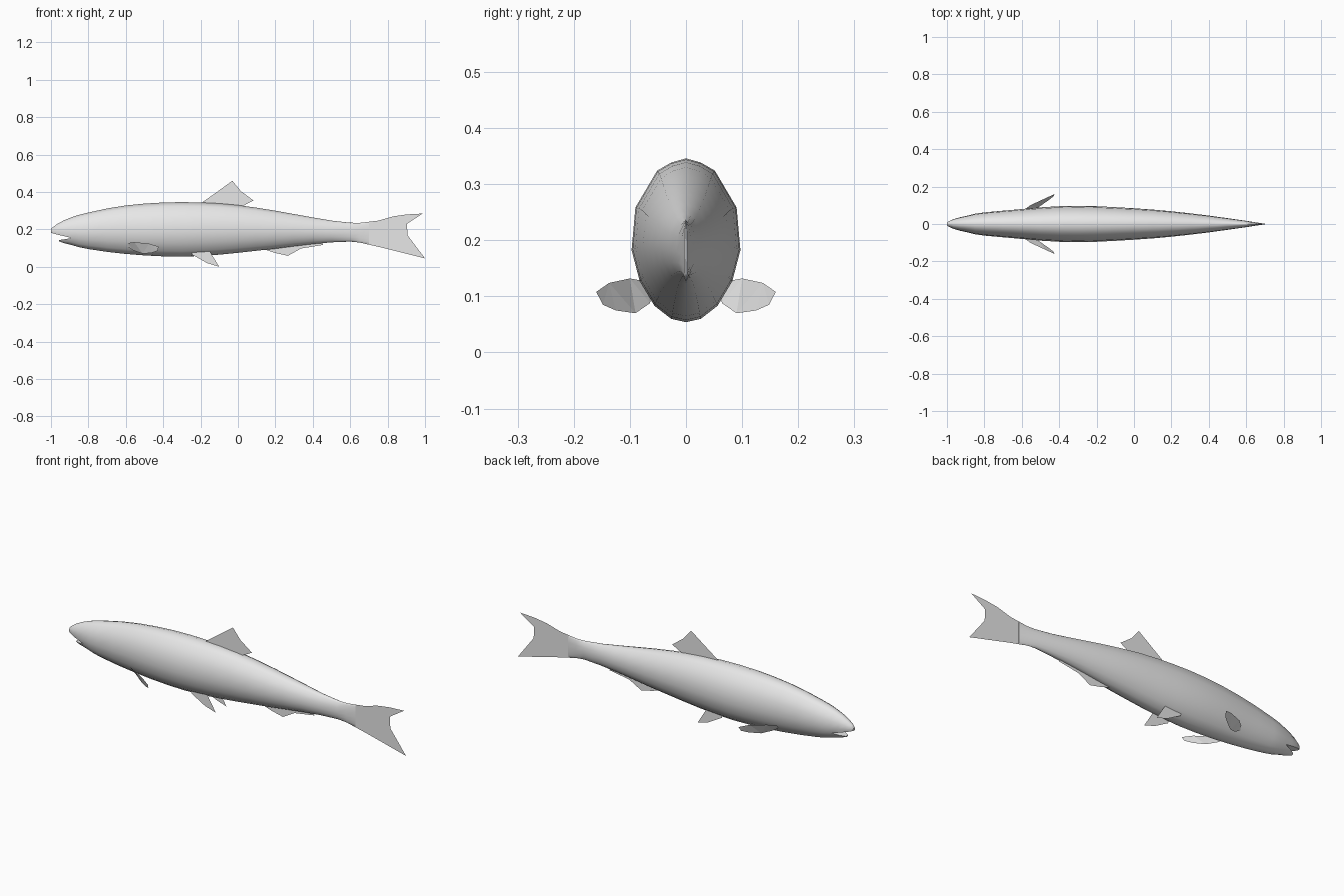
import bpy, bmesh, math

if "Cube" in bpy.data.objects:
    bpy.data.objects.remove(bpy.data.objects["Cube"])

grey = bpy.data.materials.new("silver grey")
grey.diffuse_color = (0.8, 0.8, 0.8, 1)
grey.use_nodes = True
grey.node_tree.nodes["Principled BSDF"].inputs["Base Color"].default_value = grey.diffuse_color

# Half cross-section from back to belly: (height fraction, width fraction)
SECTION = [(1, 0), (.975, .27), (.925, .53), (.70, .93), (.44, 1),
           (.25, .85), (.10, .58), (.02, .27), (0, 0)]
SEAM = 5  # section row where the mouth splits the head


def make_object(name, bm, smooth=False):
    mesh = bpy.data.meshes.new(name)
    bm.to_mesh(mesh)
    bm.free()
    mesh.materials.append(grey)
    obj = bpy.data.objects.new(name, mesh)
    bpy.context.collection.objects.link(obj)
    if smooth:
        bpy.ops.object.select_all(action='DESELECT')
        obj.select_set(True)
        bpy.context.view_layer.objects.active = obj
        bpy.ops.object.shade_smooth_by_angle(angle=math.radians(50))
    return obj


def loft(bm, stations, rows, cap_start=False, cap_end=False):
    """Skin rings through stations of (x, top, bottom, half width)."""
    t0, t1 = rows[-1][0], rows[0][0]
    rings = []
    for x, top, bottom, w in stations:
        right = [(x, w * s, bottom + (t - t0) / (t1 - t0) * (top - bottom)) for t, s in rows]
        left = [(px, -py, pz) for px, py, pz in reversed(right) if py > 1e-6]
        rings.append([bm.verts.new(p) for p in right + left])
    n = len(rings[0])
    for a, b in zip(rings, rings[1:]):
        for i in range(n):
            j = (i + 1) % n
            bm.faces.new((a[i], a[j], b[j], b[i]))
    if cap_start:
        bm.faces.new(rings[0])
    if cap_end:
        bm.faces.new(rings[-1])


# Body with an open mouth: trunk, upper head and lower jaw share one seam ring
TRUNK = [(-.89, .265, .117, .045), (-.85, .278, .105, .055), (-.8, .29, .095, .062),
         (-.7, .312, .080, .071), (-.6, .328, .069, .080), (-.5, .338, .061, .089),
         (-.4, .344, .056, .095), (-.3, .346, .054, .097), (-.2, .344, .058, .095),
         (-.1, .339, .065, .090), (0, .330, .075, .084), (.1, .316, .086, .077),
         (.2, .300, .097, .068), (.3, .282, .110, .057), (.4, .264, .122, .045),
         (.5, .247, .131, .031), (.6, .236, .135, .017), (.65, .235, .130, .009),
         (.7, .238, .122, .002)]
UPPER = [(-1, .203, .182, .007), (-.99, .212, .179, .015), (-.965, .230, .172, .026),
         (-.93, .249, .164, .036), (-.89, .265, .154, .045)]
JAW = [(-.958, .143, .137, .012), (-.93, .147, .127, .030), (-.89, .154, .117, .045)]

bm = bmesh.new()
loft(bm, TRUNK, SECTION, cap_end=True)
loft(bm, UPPER, SECTION[:SEAM + 1], cap_start=True)
loft(bm, JAW, SECTION[SEAM:], cap_start=True)
bmesh.ops.remove_doubles(bm, verts=bm.verts, dist=.0003)
bmesh.ops.recalc_face_normals(bm, faces=bm.faces)
make_object("body", bm, smooth=True)


def fin(name, points):
    bm = bmesh.new()
    face = bm.faces.new([bm.verts.new(p) for p in points])
    bmesh.ops.triangulate(bm, faces=[face])
    return make_object(name, bm)


def upright_fin(name, outline, y=0):
    return fin(name, [(x, y, z) for x, z in outline])


# Fins on the centre line
upright_fin("tail_fin", [(.58, .23), (.65, .235), (.75, .247), (.83, .27), (.90, .28),
                         (.988, .285), (.90, .228), (.835, .175), (.91, .115), (1, .045),
                         (.90, .07), (.76, .105), (.65, .13), (.58, .14)])
upright_fin("dorsal_fin", [(-.2, .338), (-.11, .402), (-.03, .46), (.015, .405),
                           (.083, .355), (.02, .322), (-.1, .325)])
upright_fin("anal_fin", [(.12, .105), (.13, .097), (.20, .074), (.267, .059), (.337, .098),
                         (.455, .117), (.45, .135), (.3, .125)])

# Paired fins
PECTORAL = [(-.595, .060, .110), (-.59, .073, .127), (-.555, .1, .132), (-.475, .137, .124),
            (-.425, .160, .108), (-.43, .148, .085), (-.46, .125, .075),
            (-.51, .090, .070), (-.56, .064, .088)]
PELVIC = [(-.25, .09), (-.245, .065), (-.165, .02), (-.1, 0), (-.125, .035),
          (-.155, .065), (-.155, .09)]
for side, s in (("right", -1), ("left", 1)):
    fin(side + "_pectoral_fin", [(x, s * y, z) for x, y, z in PECTORAL])
    upright_fin(side + "_pelvic_fin", PELVIC, s * .045)
